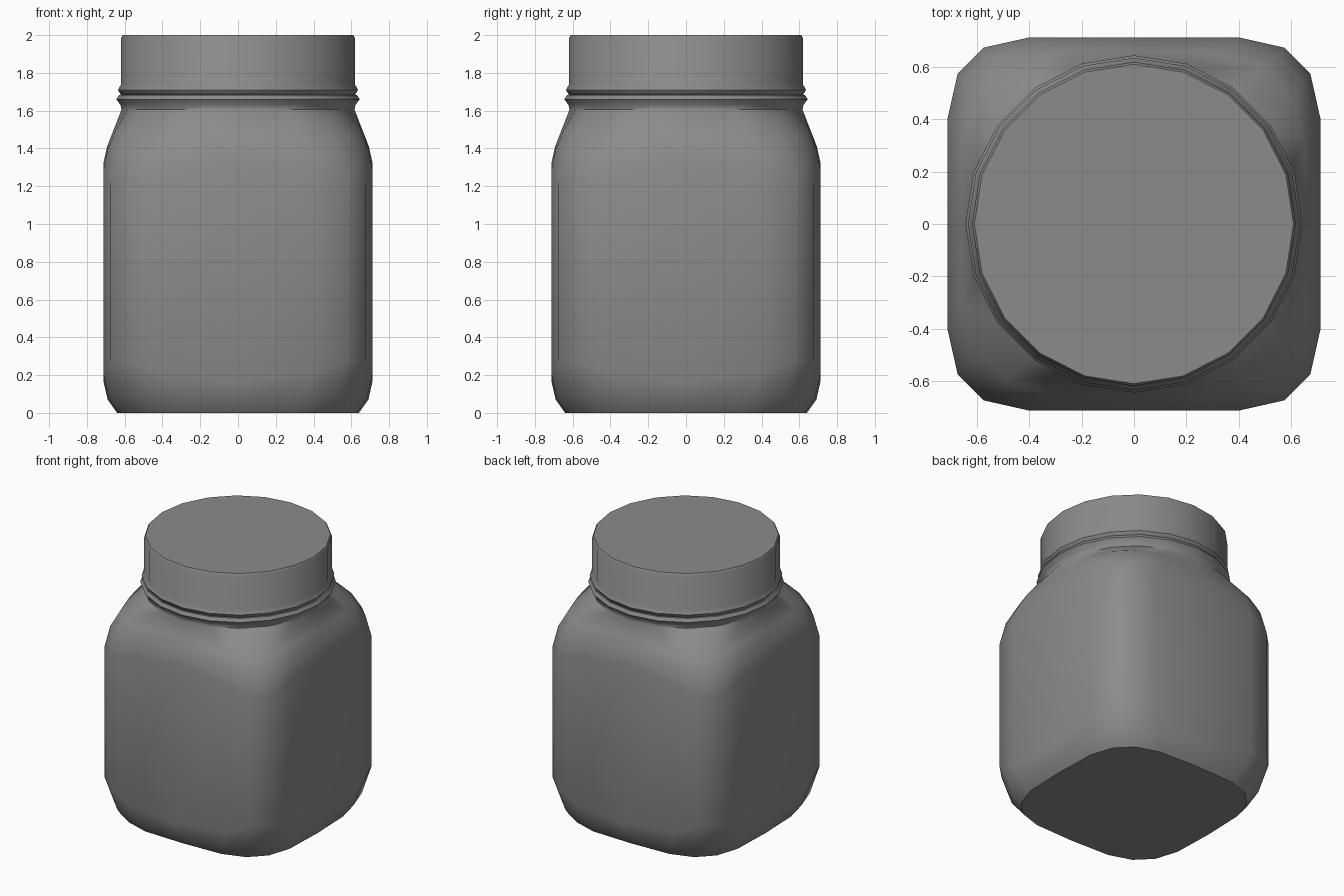
import bpy
import bmesh
from math import sin, cos, pi, radians

SIDES = 20

if "Cube" in bpy.data.objects:
    bpy.data.objects.remove(bpy.data.objects["Cube"], do_unlink=True)

grey = bpy.data.materials.new("plain grey")
grey.use_nodes = True
colour = (0.26, 0.26, 0.26, 1)
grey.diffuse_color = colour
grey.node_tree.nodes["Principled BSDF"].inputs["Base Color"].default_value = colour

# One quarter of the unit rounded square: x, y and how much it belongs to the corner
QUARTER = [(1, 0, 0), (1, 0.56, 0.35), (0.945, 0.805, 1), (0.805, 0.945, 1), (0.56, 1, 0.35)]


def ring(size, roundness, z_side, z_corner):
    """Loop blending a rounded square into a circle; corners may sit at another height."""
    points = []
    for i in range(SIDES):
        quarter, step = divmod(i, len(QUARTER))
        x, y, corner = QUARTER[step]
        for _ in range(quarter):
            x, y = -y, x
        a = 2 * pi * i / SIDES
        x += (cos(a) - x) * roundness
        y += (sin(a) - y) * roundness
        points.append((size * x, size * y, z_side + (z_corner - z_side) * corner))
    return points


def loft(name, rings):
    bm = bmesh.new()
    loops = [[bm.verts.new(p) for p in r] for r in rings]
    for low, high in zip(loops, loops[1:]):
        for i in range(SIDES):
            j = (i + 1) % SIDES
            bm.faces.new((low[i], low[j], high[j], high[i]))
    bm.faces.new(loops[0][::-1])
    bm.faces.new(loops[-1])
    mesh = bpy.data.meshes.new(name)
    bm.to_mesh(mesh)
    bm.free()
    mesh.materials.append(grey)
    obj = bpy.data.objects.new(name, mesh)
    bpy.context.collection.objects.link(obj)
    bpy.ops.object.select_all(action="DESELECT")
    obj.select_set(True)
    bpy.context.view_layer.objects.active = obj
    bpy.ops.object.shade_smooth_by_angle(angle=radians(50))
    return obj


def circle(radius, z):
    return ring(radius, 1, z, z)


# Square jar with rounded shoulders, round neck and neck bead
loft("jar_body", [
    ring(0.64, 0.32, 0, 0),
    ring(0.69, 0.22, 0.07, 0.09),
    ring(0.713, 0, 0.17, 0.28),
    ring(0.713, 0, 1.32, 1.22),
    ring(0.693, 0.09, 1.41, 1.37),
    ring(0.66, 0.28, 1.495, 1.48),
    circle(0.617, 1.605),
    circle(0.622, 1.63),
    circle(0.644, 1.66),
    circle(0.63, 1.683),
    circle(0.60, 1.685),
])

# Screw lid with a rolled lower lip and a narrow top bevel
loft("lid", [
    circle(0.60, 1.68),
    circle(0.622, 1.685),
    circle(0.635, 1.71),
    circle(0.619, 1.74),
    circle(0.619, 1.985),
    circle(0.61, 2.0),
])
